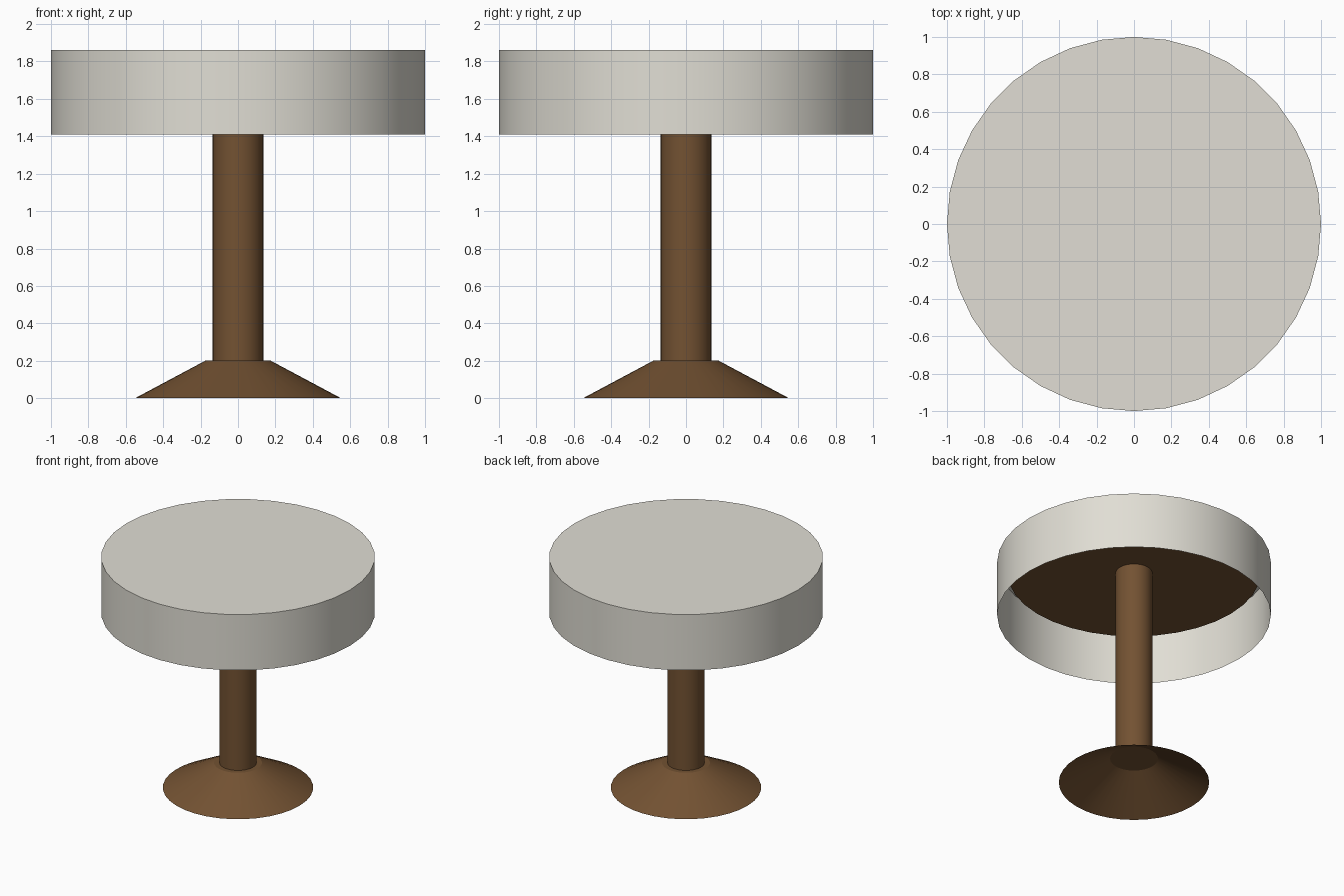
import bpy, bmesh, math
from mathutils import Matrix

if "Cube" in bpy.data.objects:
    bpy.data.objects.remove(bpy.data.objects["Cube"])


def material(name, rgb):
    m = bpy.data.materials.new(name)
    m.diffuse_color = (*rgb, 1.0)
    m.use_nodes = True
    m.node_tree.nodes["Principled BSDF"].inputs["Base Color"].default_value = m.diffuse_color
    return m


cloth = material("off_white_cloth", (0.75, 0.73, 0.66))
wood = material("brown_wood", (0.171, 0.084, 0.032))


def turned(name, r_low, r_high, z_low, z_high, mat, open_bottom=False, sides=36):
    """Upright cylinder or cone, optionally without its bottom face."""
    bm = bmesh.new()
    bmesh.ops.create_cone(
        bm, cap_ends=True, segments=sides, radius1=r_low, radius2=r_high,
        depth=z_high - z_low,
        matrix=Matrix.Translation((0, 0, (z_low + z_high) / 2)))
    bm.normal_update()
    if open_bottom:
        bottom = [f for f in bm.faces if f.normal.z < -0.99]
        bmesh.ops.delete(bm, geom=bottom, context='FACES_ONLY')
    mesh = bpy.data.meshes.new(name)
    bm.to_mesh(mesh)
    bm.free()
    mesh.materials.append(mat)
    obj = bpy.data.objects.new(name, mesh)
    bpy.context.collection.objects.link(obj)
    bpy.ops.object.select_all(action='DESELECT')
    obj.select_set(True)
    bpy.context.view_layer.objects.active = obj
    bpy.ops.object.shade_smooth_by_angle(angle=math.radians(25))
    return obj


# Hollow flared foot
turned("base", 0.55, 0.175, 0.0, 0.20, wood, open_bottom=True)
# Central column
turned("pole", 0.135, 0.135, 0.20, 1.765, wood)
# Wooden top hidden under the cloth
turned("table_top", 0.924, 0.924, 1.765, 1.85, wood)
# Cloth cover, open underneath
turned("tablecloth", 1.0, 1.0, 1.41, 1.86, cloth, open_bottom=True)
